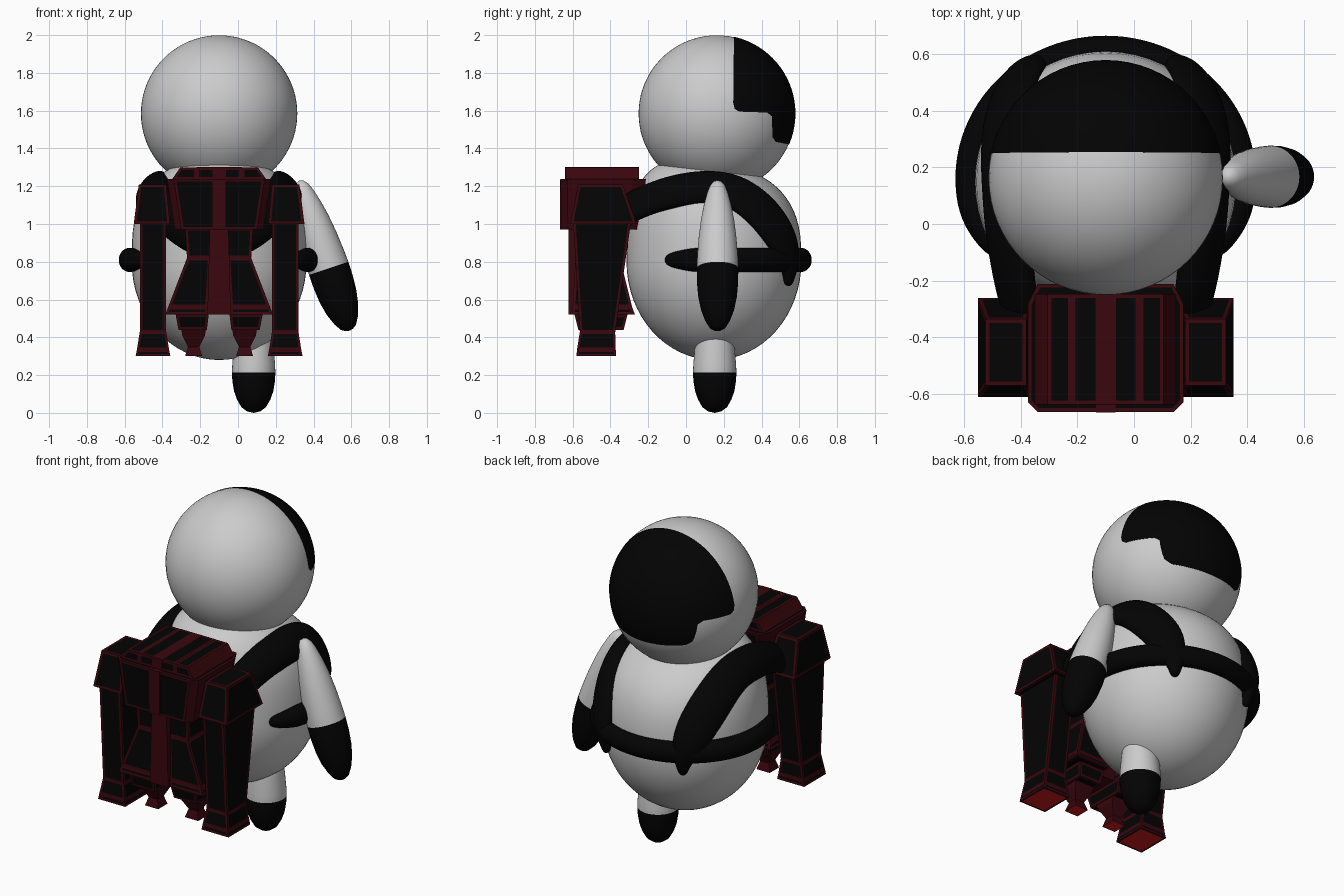
import bpy, bmesh, math
from mathutils import Vector

if "Cube" in bpy.data.objects:
    bpy.data.objects.remove(bpy.data.objects["Cube"])

CX, CY = -0.10, 0.16          # axis of the figure


def mat(name, rgb):
    m = bpy.data.materials.new(name)
    m.diffuse_color = (*rgb, 1)
    m.use_nodes = True
    m.node_tree.nodes["Principled BSDF"].inputs["Base Color"].default_value = m.diffuse_color
    return m


GREY = mat("suit_grey", (0.8, 0.8, 0.8))
BLACK = mat("black", (0.001, 0.001, 0.001))
RED = mat("dark_red", (0.04, 0.002, 0.004))
GLOW = mat("exhaust_red", (0.6, 0.01, 0.01))


def finish(name, bm, mats, loc=(0, 0, 0), smooth=True):
    bmesh.ops.recalc_face_normals(bm, faces=bm.faces)
    me = bpy.data.meshes.new(name)
    for f in bm.faces:
        f.smooth = smooth
    bm.to_mesh(me)
    bm.free()
    for m in mats:
        me.materials.append(m)
    ob = bpy.data.objects.new(name, me)
    ob.location = loc
    bpy.context.collection.objects.link(ob)
    return ob


def lathe(name, profile, loc, split=None, n=40):
    """Spin (r, z) points about z; faces below split become black."""
    bm = bmesh.new()
    vs = [bm.verts.new((r, 0, z)) for r, z in profile]
    es = [bm.edges.new(p) for p in zip(vs, vs[1:])]
    bmesh.ops.spin(bm, geom=vs + es, cent=(0, 0, 0), axis=(0, 0, 1),
                   angle=math.tau, steps=n)
    bmesh.ops.remove_doubles(bm, verts=bm.verts, dist=1e-4)
    if split is not None:
        for f in bm.faces:
            f.material_index = int(f.calc_center_median().z < split)
    return finish(name, bm, [GREY, BLACK], loc)


def loft(bm, rings):
    """Skin a list of equal rings and cap both ends; returns the first cap."""
    rings = [[bm.verts.new(p) for p in r] for r in rings]
    cap = bm.faces.new(rings[0])
    bm.faces.new(rings[-1])
    n = len(rings[0])
    for lo, hi in zip(rings, rings[1:]):
        for i in range(n):
            j = (i + 1) % n
            bm.faces.new((lo[i], lo[j], hi[j], hi[i]))
    bmesh.ops.recalc_face_normals(bm, faces=bm.faces)
    bm.normal_update()
    return cap


def block(name, levels, border=0.014, glow=False, mirror=True, red_side=False, cut=0):
    """Loft rectangles (z, x0, x1, y0, y1), outer corners cut; red-edged black panels."""
    bm = bmesh.new()
    rings = []
    for z, a, b, c, d in levels:
        right = [(b - cut, c), (b, c + cut), (b, d - 2 * cut), (b - cut, d)] if cut \
            else [(b, c), (b, d)]
        rings.append([(x, y, z) for x, y in [(a, c), *right, (a, d)]])
    bottom = loft(bm, rings)
    if border:
        panels = [f for f in bm.faces if not (red_side and f.normal.x > 0.55)]
        bmesh.ops.inset_individual(bm, faces=panels, thickness=border,
                                   use_even_offset=True)
        for f in panels:
            f.material_index = 1
    if glow:
        bottom.material_index = 2
    ob = finish(name, bm, [RED, BLACK, GLOW], (CX, 0, 0), False)
    if mirror:
        ob.modifiers.new("mirror", 'MIRROR')
    return ob


def band(name, pts, mirror=False):
    """Padded band hugging the body through (x, y, z, half width, half thickness)."""
    ps = [Vector(p[:3]) for p in pts]
    rings = []
    for i, p in enumerate(ps):
        t = (ps[min(i + 1, len(ps) - 1)] - ps[max(i - 1, 0)]).normalized()
        nrm = p - Vector((0, CY, 0.8))
        nrm.z *= 0.75
        if nrm.y < 0:
            nrm.y *= 0.3
        nrm = (nrm - t * nrm.dot(t)).normalized()
        side = t.cross(nrm)
        w, h = pts[i][3:]
        rings.append([p + side * w * math.cos(a) + nrm * h * math.sin(a)
                      for a in (math.tau * k / 10 for k in range(10))])
    bm = bmesh.new()
    loft(bm, rings)
    ob = finish(name, bm, [BLACK], (CX, 0, 0))
    if mirror:
        ob.modifiers.new("mirror", 'MIRROR')
    sub = ob.modifiers.new("smooth", 'SUBSURF')
    sub.levels = sub.render_levels = 2


def ball(name, r, m):
    bm = bmesh.new()
    bmesh.ops.create_uvsphere(bm, u_segments=64, v_segments=40, radius=r)
    return finish(name, bm, [m], (CX, 0.163, 1.585))


# Helmet and wrap-round visor with stepped lower corners
ball("helmet", 0.414, GREY)
visor = ball("visor", 0.4165, BLACK)
outline = [(.255, 2.1), (.25, 1.64), (.258, 1.61), (.28, 1.595), (.43, 1.59),
           (.455, 1.57), (.458, 1.46), (.475, 1.435), (.7, 1.39), (.7, 2.1)]
bm = bmesh.new()
face = bm.faces.new([bm.verts.new((-0.7, y, z)) for y, z in outline])
ext = bmesh.ops.extrude_face_region(bm, geom=[face], use_keep_orig=True)
bmesh.ops.translate(bm, vec=(1.2, 0, 0),
                    verts=[v for v in ext["geom"] if isinstance(v, bmesh.types.BMVert)])
cutter = finish("visor_cutter", bm, [BLACK], smooth=False)
cutter.hide_render = True
mod = visor.modifiers.new("cut", 'BOOLEAN')
mod.operation, mod.object, mod.solver = 'INTERSECT', cutter, 'EXACT'
bpy.context.view_layer.objects.active = visor
visor.select_set(True)
bpy.ops.object.modifier_apply(modifier="cut")
bpy.data.objects.remove(cutter)
bpy.ops.object.shade_smooth_by_angle(angle=math.radians(35))

# Egg-shaped body: round belly, fuller shoulders leaning back
prof = []
for i in range(33):
    a = -math.pi / 2 + math.pi * i / 32
    p = 1 if a < 0 else 2 / 2.8
    c, s = max(math.cos(a), 0), math.sin(a)
    prof.append((0.463 * c ** p, math.copysign(0.52 * abs(s) ** p, s)))
body = lathe("body", prof, (CX, CY - 0.012, 0.80), n=56)
for v in body.data.vertices:
    v.co.z -= 0.16 * (v.co.y - 0.05) * max(v.co.z, 0) / 0.5

# Arm with glove, leg with boot
arm = lathe("arm", [(0, 0), (.022, -.008), (.04, -.03), (.055, -.07), (.073, -.14),
                    (.088, -.22), (.1, -.32), (.107, -.42), (.11, -.49), (.109, -.57),
                    (.102, -.65), (.088, -.72), (.066, -.78), (.042, -.82),
                    (.02, -.834), (0, -.838)], (0.325, 0.167, 1.23), -0.49)
arm.rotation_euler.y = -0.322
lathe("leg", [(0, .56), (.08, .55), (.098, .42), (.106, .34), (.113, .26), (.115, .215),
              (.113, .17), (.104, .115), (.088, .07), (.065, .03), (.035, .008), (0, 0)],
      (0.083, 0.152, 0.0), 0.215)

# Belt with tapered ends
belt = []
for i in range(25):
    a = math.radians(-37 + 254 * i / 24)
    k = min(1, 0.45 + 0.3 * min(i, 24 - i))
    belt.append((0.478 * math.cos(a), CY + 0.452 * math.sin(a), 0.81, 0.068 * k, 0.06 * k))
band("belt", belt)

# Shoulder straps
band("shoulder_straps", [
    (.08, -.33, .86, .06, .04), (.20, -.37, .95, .08, .05), (.29, -.36, 1.05, .095, .055),
    (.315, -.25, 1.11, .10, .058), (.335, -.12, 1.16, .105, .062),
    (.348, 0, 1.185, .11, .065), (.355, .12, 1.197, .112, .065),
    (.36, .25, 1.18, .117, .062), (.35, .37, 1.10, .124, .06), (.325, .46, 1.00, .124, .06),
    (.295, .525, .89, .112, .06), (.268, .55, .79, .07, .05), (.26, .545, .71, .035, .03),
    (.258, .54, .67, .02, .02)], mirror=True)

# Jetpack centre
block("pack_spine", [(.52, -.062, .062, -.622, -.36), (.97, -.05, .05, -.622, -.30)],
      border=0, mirror=False)
block("pack_top_spine", [(.97, -.035, .035, -.667, -.25), (1.235, -.035, .035, -.667, -.22),
                         (1.236, -.035, .035, -.64, -.25), (1.302, -.035, .035, -.64, -.25)],
      border=0, mirror=False)
block("pack_top", [(.97, .022, .235, -.66, -.25), (1.237, .022, .275, -.664, -.212)],
      border=0.013, red_side=True, cut=0.035)
block("pack_slab_inner", [(1.236, .022, .12, -.638, -.248), (1.301, .022, .12, -.638, -.248)])
block("pack_slab_outer", [(1.236, .12, .25, -.638, -.248), (1.300, .12, .205, -.638, -.248)],
      red_side=True)
block("pack_waist", [(.82, .035, .17, -.585, -.33), (.98, .035, .18, -.585, -.31)])
block("pack_skirt", [(.52, .06, .285, -.605, -.27), (.56, .06, .27, -.60, -.285),
                     (.82, .045, .17, -.585, -.35)])
block("nozzle_base", [(.44, .065, .215, -.57, -.33), (.52, .055, .23, -.59, -.31)])
block("small_nozzle", [(.30, .09, .18, -.50, -.41), (.35, .105, .165, -.485, -.425),
                       (.41, .075, .195, -.515, -.395), (.44, .07, .20, -.53, -.38)],
      border=0, glow=True)

# Side boosters with flared caps
block("booster_foot", [(.30, .258, .442, -.58, -.37), (.335, .265, .435, -.577, -.372),
                       (.43, .28, .42, -.562, -.375)], border=0.012, glow=True)
block("booster", [(.425, .28, .42, -.562, -.375), (1.02, .28, .42, -.598, -.29)],
      border=0.014)
block("booster_cap", [(1.0, .26, .452, -.612, -.262), (1.21, .28, .425, -.57, -.335)])
